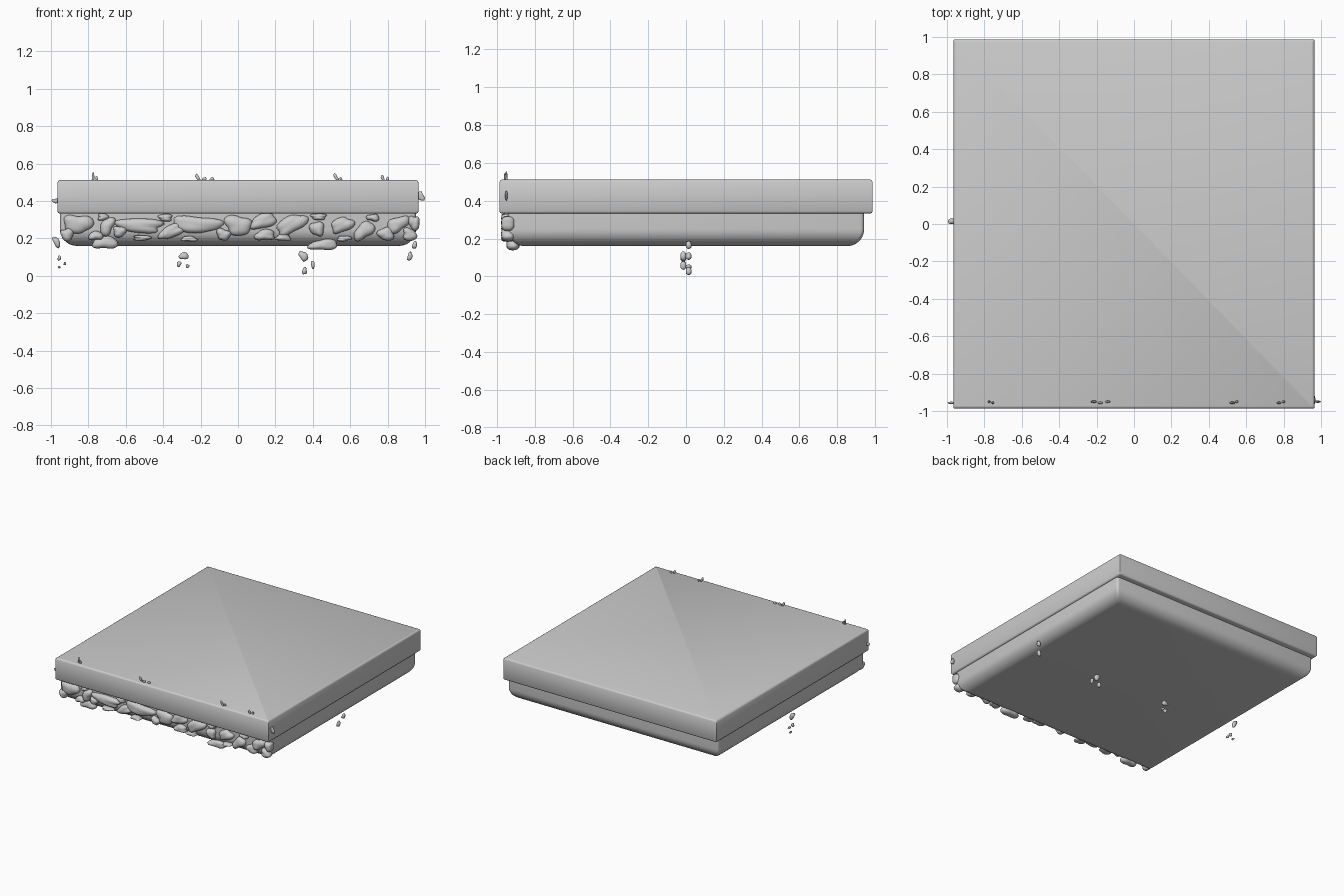
import bpy, bmesh, math, random
from mathutils import Vector, Matrix

if "Cube" in bpy.data.objects:
    bpy.data.objects.remove(bpy.data.objects["Cube"])

random.seed(4)


def finish(name, bm, angle=40):
    bmesh.ops.recalc_face_normals(bm, faces=bm.faces)
    me = bpy.data.meshes.new(name)
    bm.to_mesh(me)
    bm.free()
    ob = bpy.data.objects.new(name, me)
    bpy.context.collection.objects.link(ob)
    bpy.ops.object.select_all(action='DESELECT')
    ob.select_set(True)
    bpy.context.view_layer.objects.active = ob
    bpy.ops.object.shade_smooth_by_angle(angle=math.radians(angle))
    return ob


def tray(name, hx, hy, profile, corner):
    """Loft rounded rectangles through (inset, z) profile points."""
    bm = bmesh.new()
    rings = []
    for inset, z in profile:
        r = corner
        ring = []
        for k, (sx, sy) in enumerate([(1, 1), (-1, 1), (-1, -1), (1, -1)]):
            for i in range(5):
                a = math.radians(90 * k + 22.5 * i)
                ring.append(bm.verts.new((sx * (hx - inset - r) + r * math.cos(a),
                                          sy * (hy - inset - r) + r * math.sin(a), z)))
        rings.append(ring)
    for a, b in zip(rings, rings[1:]):
        for i in range(len(a)):
            j = (i + 1) % len(a)
            bm.faces.new((a[i], a[j], b[j], b[i]))
    bm.faces.new(rings[0])
    bm.faces.new(rings[-1])
    return finish(name, bm)


def add_stone(bm, x, y, z, w, d, h, tilt=0, subdiv=3):
    """Lumpy flattened pebble that fills w x d x h."""
    ph = [random.uniform(0, 6.28) for _ in range(3)]
    vs = bmesh.ops.create_icosphere(bm, subdivisions=subdiv, radius=1)['verts']
    for v in vs:
        c = v.co.copy()
        a = math.atan2(c.z, c.x)
        k = 1 / sum(abs(t) ** 2.8 for t in c) ** (1 / 2.8)
        flat = math.hypot(c.x, c.z)
        k *= 1 + flat * (0.10 * math.sin(2 * a + ph[0]) + 0.12 * math.sin(3 * a + ph[1])
                         + 0.04 * math.sin(5 * a + ph[2]))
        v.co = c * k
    size = [max(v.co[i] for v in vs) - min(v.co[i] for v in vs) for i in range(3)]
    mid = [(max(v.co[i] for v in vs) + min(v.co[i] for v in vs)) / 2 for i in range(3)]
    rot = Matrix.Rotation(-math.radians(tilt), 3, 'Y')
    for v in vs:
        p = Vector([(v.co[i] - mid[i]) / size[i] * s for i, s in enumerate((w, d, h))])
        v.co = rot @ p + Vector((x, y, z))


# Top slab with softened edges
tray("top_slab", 0.965, 0.987, [(0.012, 0.332), (0.004, 0.336), (0, 0.345), (0, 0.498),
                                (0.004, 0.507), (0.012, 0.511)], 0.006)

# Lower body with rounded underside
round_off = [(0.09 * (1 - math.cos(math.radians(a))), 0.25 - 0.09 * math.sin(math.radians(a)))
             for a in range(0, 91, 10)]
tray("lower_body", 0.952, 0.942, [(0, 0.34)] + round_off, 0.02)

# Stones set into the front: x, z, width, height, tilt
facing = [
    (-0.85, .275, .16, .10, 0), (-0.91, .22, .07, .07, 20), (-0.70, .265, .07, .11, -20),
    (-0.71, .18, .14, .07, 0), (-0.63, .235, .07, .06, 0), (-0.53, .27, .27, .08, -6),
    (-0.51, .202, .10, .03, 0), (-0.36, .235, .15, .07, 28), (-0.21, .27, .27, .09, -5),
    (-0.26, .198, .09, .03, 0), (0.00, .27, .15, .11, 0), (0.13, .295, .15, .08, 12),
    (0.14, .22, .11, .06, 0), (0.24, .205, .09, .035, -5), (0.29, .28, .18, .09, 30),
    (0.42, .25, .08, .08, 0), (0.45, .168, .16, .06, 0), (0.56, .275, .13, .08, 25),
    (0.57, .198, .08, .03, 0), (0.67, .24, .13, .08, 35), (0.72, .31, .07, .04, 0),
    (0.79, .22, .09, .075, 20), (0.86, .275, .13, .08, 20), (0.92, .22, .08, .07, -10),
    (-0.76, .215, .08, .05, 0), (-0.39, .31, .08, .04, 0), (0.43, .315, .09, .035, 0),
    (-0.08, .22, .08, .06, -20), (0.94, .28, .06, .08, 0), (-0.72, .315, .06, .04, 0),
]
bm = bmesh.new()
for x, z, w, h, t in facing:
    low = z < 0.19
    add_stone(bm, x, -0.915 if low else -0.942, z, w, 0.07, h, t)
finish("front_stones", bm, 60)

# Loose pebbles hanging under the middle: x, z, width, height, tilt
loose = [
    (-0.97, .18, .035, .07, 20), (-0.955, .095, .02, .03, 0), (-0.955, .045, .013, .014, 0),
    (-0.925, .065, .014, .018, -20), (-0.29, .107, .055, .042, -15), (-0.315, .062, .025, .03, 0),
    (-0.27, .052, .02, .02, 0), (0.35, .107, .045, .06, 25), (0.355, .027, .026, .042, 0),
    (0.40, .057, .02, .045, 0), (0.945, .165, .025, .045, -15), (0.92, .105, .026, .05, -20),
]
bm = bmesh.new()
for i, (x, z, w, h, t) in enumerate(loose):
    add_stone(bm, x, 0.014 * (-1) ** i, z, w, 0.03, h, t, 2)
finish("loose_pebbles", bm, 60)

# Thin chips poking out along the front rim
chips = [
    (-0.775, .53, .014, .05, 0), (-0.755, .518, .014, .03, 0), (-0.215, .525, .018, .045, 35),
    (-0.18, .515, .025, .025, 0), (-0.14, .515, .025, .03, -20), (0.525, .525, .018, .05, 30),
    (0.55, .515, .015, .025, 0), (0.775, .52, .018, .04, 25), (0.80, .515, .018, .03, 0),
    (-0.978, .40, .036, .025, 0), (0.978, .425, .034, .055, 20),
]
bm = bmesh.new()
for i, (x, z, w, h, t) in enumerate(chips):
    add_stone(bm, x, -0.95 - 0.006 * (i % 2), z, w, 0.012, h, t, 2)
finish("rim_chips", bm, 60)
